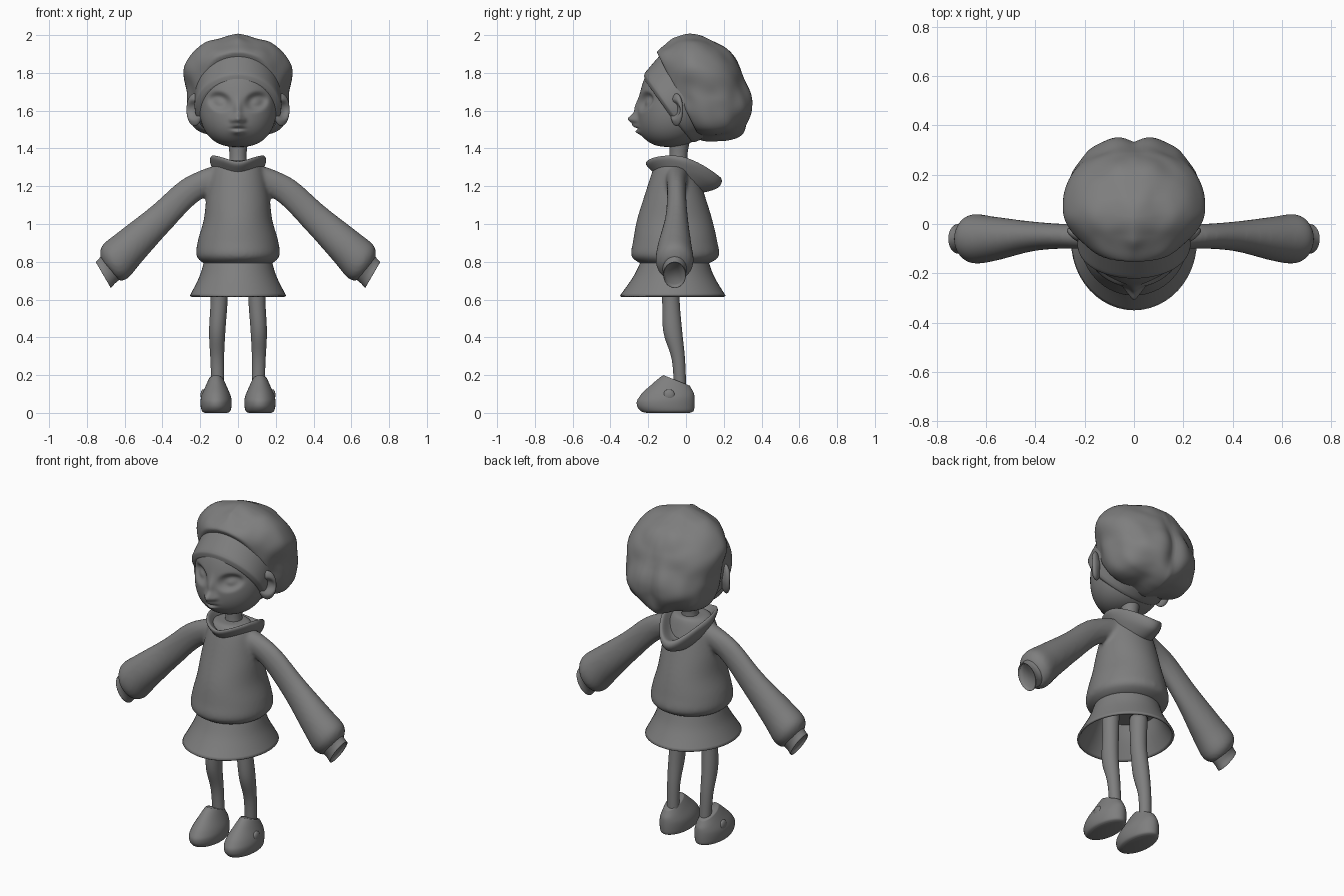
import bpy, bmesh
from math import sin, cos, pi, exp, radians
from mathutils import Vector, Matrix, noise

if "Cube" in bpy.data.objects:
    bpy.data.objects.remove(bpy.data.objects["Cube"])

colour = (.21, .21, .21, 1)
grey = bpy.data.materials.new("plain grey")
grey.use_nodes = True
grey.diffuse_color = colour
grey.node_tree.nodes["Principled BSDF"].inputs["Base Color"].default_value = colour
X_AXIS, Y_AXIS = Vector((1, 0, 0)), Vector((0, 1, 0))


def finish(name, bm, mirror=False):
    """Turn a bmesh into a smooth grey object."""
    bmesh.ops.recalc_face_normals(bm, faces=bm.faces)
    for face in bm.faces:
        face.smooth = True
    mesh = bpy.data.meshes.new(name)
    bm.to_mesh(mesh)
    bm.free()
    mesh.materials.append(grey)
    ob = bpy.data.objects.new(name, mesh)
    bpy.context.collection.objects.link(ob)
    if mirror:
        ob.modifiers.new("Mirror", 'MIRROR')
    return ob


def dense(keys, steps=5):
    """Smooth interpolation through tuples of values."""
    keys = [Vector(key) for key in keys]
    last = len(keys) - 1
    out = []
    for i in range(last):
        start, end = keys[i], keys[i + 1]
        tangent_in = (end - keys[max(i - 1, 0)]) / 2
        tangent_out = (keys[min(i + 2, last)] - start) / 2
        for step in range(steps):
            t = step / steps
            ease = t * t * (3 - 2 * t)
            out.append(start.lerp(end, ease) + tangent_in * t * (1 - t) ** 2
                       - tangent_out * t * t * (1 - t))
    return out + [keys[last]]


def loft(bm, keys, u=X_AXIS, v=Y_AXIS, sides=48, warp=None, caps=True):
    """Skin elliptical rings given as x, y, z, radius along u, radius along v."""
    rings = []
    for x, y, z, radius_u, radius_v in dense(keys):
        ring = []
        for i in range(sides):
            angle = 2 * pi * i / sides
            point = Vector((x, y, z)) + u * radius_u * cos(angle) + v * radius_v * sin(angle)
            ring.append(bm.verts.new(warp(point) if warp else point))
        rings.append(ring)
    for lower, upper in zip(rings, rings[1:]):
        for i in range(sides):
            bm.faces.new((lower[i - 1], lower[i], upper[i], upper[i - 1]))
    if caps:
        bm.faces.new(rings[0])
        bm.faces.new(rings[-1])


def stack(rows, x=0):
    """Convert height, front, back, half width into ring keys."""
    return [(x, (front + back) / 2, z, width, (back - front) / 2) for z, front, back, width in rows]


def part(name, keys, mirror=False, **options):
    bm = bmesh.new()
    loft(bm, keys, **options)
    return finish(name, bm, mirror)


def ball(name, centre, radii, segments=32, fullness=2, warp=None, turn=Matrix(), mirror=False):
    """Ellipsoid with a fuller vertical profile and an optional shaping rule."""
    bm = bmesh.new()
    bmesh.ops.create_uvsphere(bm, u_segments=segments, v_segments=segments * 3 // 4, radius=1)
    for vert in bm.verts:
        co = vert.co
        flat = co.xy.length
        co /= (flat ** fullness + abs(co.z) ** fullness) ** (1 / fullness)
        point = Vector(a * b for a, b in zip(co, radii))
        vert.co = Vector(centre) + turn @ point
        if warp:
            vert.co = warp(vert.co)
    return finish(name, bm, mirror)


# Sweater: torso and sleeves fused into one soft surface
bm = bmesh.new()
loft(bm, stack([(.79, -.24, .12, .18), (.83, -.29, .175, .22), (.91, -.28, .165, .213), (1.02, -.26, .14, .182),
                (1.15, -.22, .1, .165), (1.3, -.17, .05, .13), (1.34, -.14, .03, .09)]))
sleeve = [(.1, -.05, 1.25, .07, .06), (.25, -.05, 1.18, .072, .05), (.41, -.05, 1.03, .08, .06),
          (.57, -.06, .88, .1, .09), (.65, -.06, .8, .11, .1), (.68, -.06, .76, .08, .07)]
for side in (1, -1):
    loft(bm, sleeve, u=Vector((.63, 0, .78)), warp=lambda p: Vector((p.x * side, p.y, p.z)))
sweater = finish("sweater", bm)
fuse = sweater.modifiers.new("Fuse", 'REMESH')
fuse.mode = 'VOXEL'
fuse.voxel_size = .011
fuse.use_smooth_shade = True
soften = sweater.modifiers.new("Soften", 'SMOOTH')
soften.iterations = 8

# Cuffs with a shallow recessed opening
part("cuff", [(.65, -.06, .8, .09, .08), (.69, -.06, .755, .08, .06), (.713, -.06, .73, .08, .06),
              (.705, -.06, .74, .07, .05)], mirror=True, u=Vector((.5, 0, .86)))

# Skirt: open flared cone with a thick hem
skirt = part("skirt", stack([(.8, -.24, .12, .18), (.72, -.28, .15, .205), (.62, -.35, .21, .255)]), caps=False)
hem = skirt.modifiers.new("Hem", 'SOLIDIFY')
hem.thickness = .012

# Legs with a slight knee
part("leg", [(.1, -.08, .78, .05, .05), (.1, -.08, .6, .045, .046), (.11, -.07, .43, .043, .05),
             (.11, -.04, .28, .036, .035), (.106, -.03, .1, .033, .032)], mirror=True)


# Shoes: rounded toe, tongue higher than the heel
def slope_top(p):
    lift = max(0, min(1, p.z * 10 - .8))
    return Vector((p.x, p.y, p.z - lift * (p.y + .07) * .4))


part("shoe", stack([(0, -.21, .02, .06), (.01, -.24, .04, .075), (.04, -.26, .045, .082),
                    (.08, -.25, .045, .08), (.13, -.18, .04, .06), (.18, -.12, .02, .04)], x=.116),
     mirror=True, warp=slope_top)
ball("shoe_button", (.184, -.09, .095), (.014, .03, .03), mirror=True)

# Neck
part("neck", [(0, -.04, 1.26, .06, .06), (0, -.04, 1.36, .045, .047), (0, -.03, 1.48, .06, .06)])


# Hood: collar dipping at the front, with a bag hanging open at the back
def drape(p):
    side, back = p.x / .14, p.y * 5 + .1
    sag = .035 * back + .025 * max(0, back)
    dip = .012 * max(0, -back) * exp(-side * side * 6)
    return Vector((p.x * (1 - .25 * max(0, back)), p.y, p.z - sag - dip + .05 * min(1, side * side)))


part("hood", stack([(1.18, -.12, .05, .09), (1.215, -.14, .12, .115), (1.25, -.17, .17, .14), (1.29, -.21, .19, .15),
                    (1.31, -.2, .17, .13), (1.27, -.13, .1, .09), (1.25, -.08, .04, .04)]), warp=drape)


# Head: skull leaning back, with sculpted face features
def sculpt(p):
    x, z = abs(p.x), p.z

    def bump(at_x, at_z, width, height, power=2):
        reach = ((x - at_x) / width) ** 2 + ((z - at_z) / height) ** 2
        return exp(-reach ** (power / 2))

    y = p.y + (z - 1.65) * .15
    if p.y < -.08:
        nose = .045 * bump(0, 1.555, .026, .025) + .018 * bump(0, 1.61, .02, .05)
        nostril = .01 * bump(.03, 1.55, .014, .014)
        lips = .014 * (bump(0, 1.5, .05, .04) + bump(0, 1.52, .03, .012) + bump(0, 1.487, .026, .012))
        mouth = .012 * bump(0, 1.504, .03, .006)
        socket = .034 * bump(.098, 1.648 + (x - .1) / 8, .054, .043, power=4)
        eyeball = .014 * bump(.1, 1.64, .036, .028)
        y += mouth + socket - nose - nostril - lips - eyeball
    return Vector((p.x, y, z))


ball("head", (0, -.05, 1.655), (.207, .2, .247), segments=160, fullness=2.5, warp=sculpt)


# Ears: tilted discs with a hollow bowl
def hollow(p):
    return p - ear_out * .03 * exp(-((p - ear_front).length / .04) ** 4)


ear_centre = Vector((.23, -.05, 1.605))
ear_turn = Matrix.Rotation(radians(-56), 3, 'Z')
ear_out = ear_turn @ X_AXIS
ear_front = ear_centre + ear_out * .024
ball("ear", ear_centre, (.024, .05, .086), turn=ear_turn, warp=hollow, mirror=True)

# Headband: tilted from the forehead down to the nape
along, up = Vector((0, .58, -.815)), Vector((0, .815, .58))
band = []
for i in range(-6, 7):
    t = i / 6
    rounding = 1 - .1 * t ** 8
    centre = Vector((0, -.04, 1.65)) + up * .08 * t
    band.append((*centre, .23 * rounding, (.24 + .02 * t) * rounding))
part("headband", band, v=along, sides=64)


# Hair: large mass with soft lumps, a back groove and a sloping front edge
def lumps(p):
    away = (p - hair_centre).normalized()
    mirrored = Vector((abs(p.x), p.y, p.z))
    wave = noise.noise(mirrored * 6) * .03 + noise.noise(mirrored * 12) * .005
    groove = .02 * exp(-(p.x * 20) ** 2) * max(0, away.y)
    p = p + away * (wave - groove)
    p.y -= (p.z - hair_centre.z) * .22
    front_edge = (1.9 - p.z) / 2 - .15
    p.y = max(p.y, front_edge)
    return p


hair_centre = Vector((0, .09, 1.72))
ball("hair", hair_centre, (.28, .25, .28), segments=96, fullness=2.4, warp=lumps)
